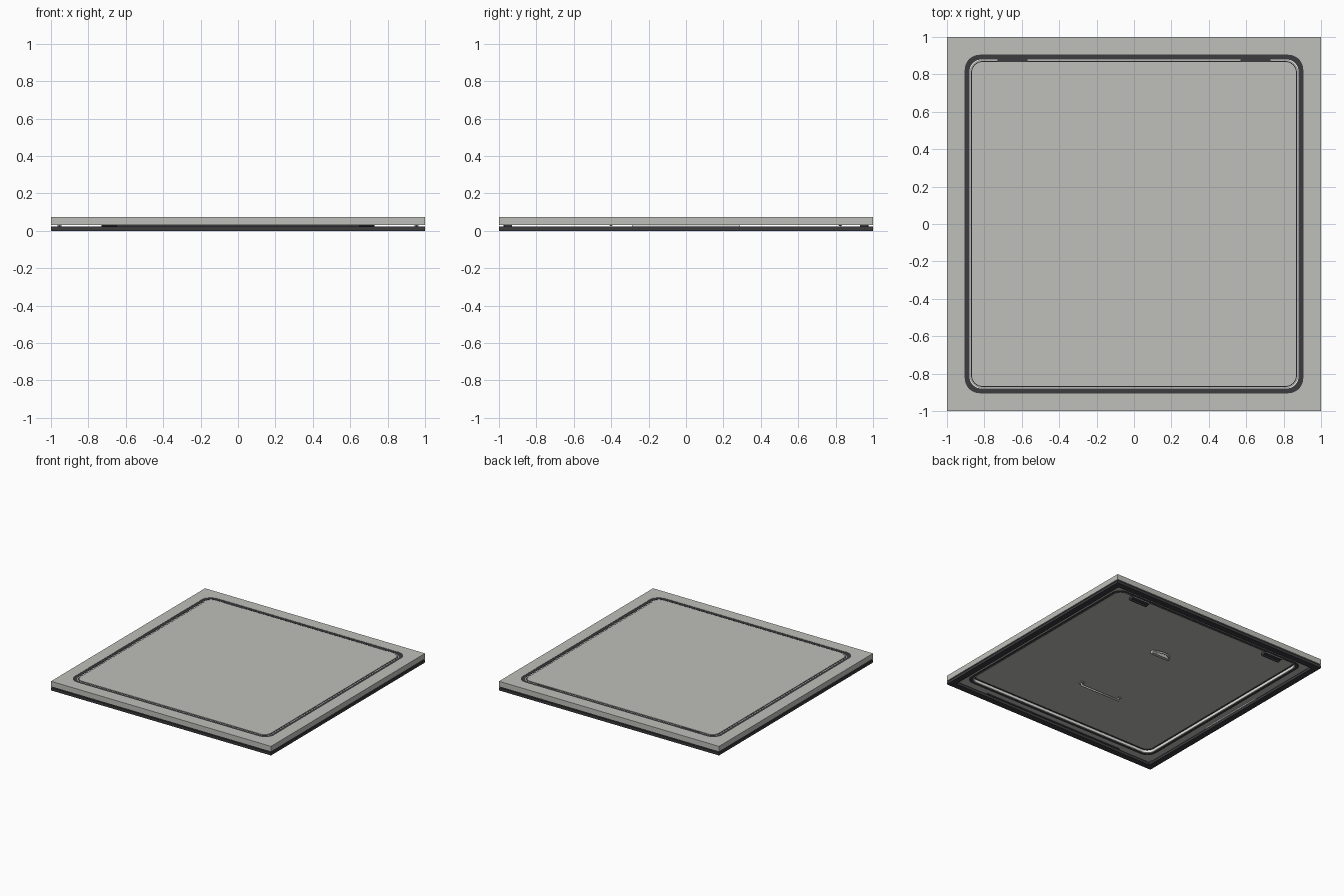
import bpy, bmesh
from math import cos, sin, pi

old = bpy.data.objects.get("Cube")
if old:
    bpy.data.objects.remove(old)


def material(name, rgb):
    m = bpy.data.materials.new(name)
    m.use_nodes = True
    m.diffuse_color = (*rgb, 1)
    m.node_tree.nodes["Principled BSDF"].inputs["Base Color"].default_value = (*rgb, 1)
    return m


grey = material("warm grey metal", (0.52, 0.52, 0.49))
black = material("black rubber", (0.045, 0.045, 0.05))
white = material("pale trim", (0.85, 0.85, 0.83))


def finish(name, bm, mat):
    bmesh.ops.remove_doubles(bm, verts=bm.verts, dist=0.00001)
    bmesh.ops.recalc_face_normals(bm, faces=bm.faces)
    mesh = bpy.data.meshes.new(name)
    bm.to_mesh(mesh)
    bm.free()
    mesh.materials.append(mat)
    ob = bpy.data.objects.new(name, mesh)
    bpy.context.scene.collection.objects.link(ob)
    return ob


def outline(half, radius, steps=8):
    """Rounded square, counter-clockwise."""
    pts = []
    c = half - radius
    for q, (sx, sy) in enumerate([(1, 1), (-1, 1), (-1, -1), (1, -1)]):
        for i in range(steps + 1):
            a = (q + i / steps) * pi / 2
            pts.append((sx * c + radius * cos(a), sy * c + radius * sin(a)))
    return pts


def ring(name, outer, inner, z0, z1, mat):
    """Square ring; outer and inner are (half size, corner radius)."""
    bm = bmesh.new()
    loops = [[bm.verts.new((x, y, z)) for x, y in outline(*o)]
             for o, z in ((outer, z0), (outer, z1), (inner, z1), (inner, z0))]
    n = len(loops[0])
    for k in range(4):
        a, b = loops[k], loops[(k + 1) % 4]
        for i in range(n):
            j = (i + 1) % n
            bm.faces.new((a[i], a[j], b[j], b[i]))
    return finish(name, bm, mat)


def slab(name, size, z0, z1, mat):
    bm = bmesh.new()
    face = bm.faces.new([bm.verts.new((x, y, z0)) for x, y in outline(*size)])
    up = bmesh.ops.extrude_face_region(bm, geom=[face])["geom"]
    bmesh.ops.translate(bm, vec=(0, 0, z1 - z0),
                        verts=[v for v in up if isinstance(v, bmesh.types.BMVert)])
    return finish(name, bm, mat)


def box(name, centre, size, mat):
    bm = bmesh.new()
    bmesh.ops.create_cube(bm, size=1)
    bmesh.ops.scale(bm, vec=size, verts=bm.verts)
    bmesh.ops.translate(bm, vec=centre, verts=bm.verts)
    return finish(name, bm, mat)


def rod(name, points, radius, mat):
    curve = bpy.data.curves.new(name, "CURVE")
    curve.dimensions = "3D"
    curve.bevel_depth = radius
    curve.bevel_resolution = 2
    curve.use_fill_caps = True
    spline = curve.splines.new("POLY")
    spline.points.add(len(points) - 1)
    for p, co in zip(spline.points, points):
        p.co = (*co, 1)
    curve.materials.append(mat)
    ob = bpy.data.objects.new(name, curve)
    bpy.context.scene.collection.objects.link(ob)
    return ob


# Fixed frame, lid and the seals between them
ring("frame", (1, 0), (0.905, 0.08), 0.03, 0.075, grey)
ring("lid_gasket", (0.905, 0.08), (0.88, 0.065), 0.03, 0.073, black)
ring("trim_lip", (0.88, 0.065), (0.873, 0.06), 0.03, 0.071, white)
ring("lid_edge_seal", (0.871, 0.06), (0.863, 0.055), 0.05, 0.07, black)
slab("lid", (0.866, 0.056), 0.055, 0.075, grey)

# Perimeter seal under the frame, with its spacers
ring("perimeter_seal", (1, 0), (0.95, 0), 0, 0.022, black)
for side, s in (("left", 1), ("right", -1)):
    box(side + "_spacer", (s * 0.955, 0, 0.026), (0.02, 0.58, 0.01), white)
for side, s in (("front", -1), ("back", 1)):
    box(side + "_spacer", (0, s * 0.96, 0.026), (1.3, 0.03, 0.01), black)
    for t in (-1, 1):
        box(side + "_corner_pad", (t * 0.955, s * 0.95, 0.026), (0.01, 0.04, 0.01), black)

# Hinges along the back edge
for side, s in (("left", 1), ("right", -1)):
    box(side + "_hinge_leaf", (s * 0.65, 0.845, 0.045), (0.16, 0.06, 0.025), black)
    box(side + "_hinge_tab", (s * 0.65, 0.875, 0.06), (0.16, 0.012, 0.026), black)
    rod(side + "_hinge_pin", [(s * 0.57, 0.825, 0.037), (s * 0.73, 0.825, 0.037)],
        0.013, black)

# Pull handle and catch ring on the underside of the lid
rod("pull_handle", [(-0.18, -0.4, 0.056), (-0.18, -0.4, 0.032),
                    (0.18, -0.4, 0.032), (0.18, -0.4, 0.056)], 0.009, grey)
for s in (-1, 1):
    box("handle_foot", (s * 0.18, -0.4, 0.052), (0.03, 0.04, 0.008), grey)
arc = [(0.075 * cos(i * pi / 12), 0.31 + 0.05 * sin(i * pi / 12), 0.038) for i in range(13)]
rod("catch_ring", arc, 0.008, grey)
box("catch_base", (0, 0.31, 0.043), (0.17, 0.025, 0.026), grey)
